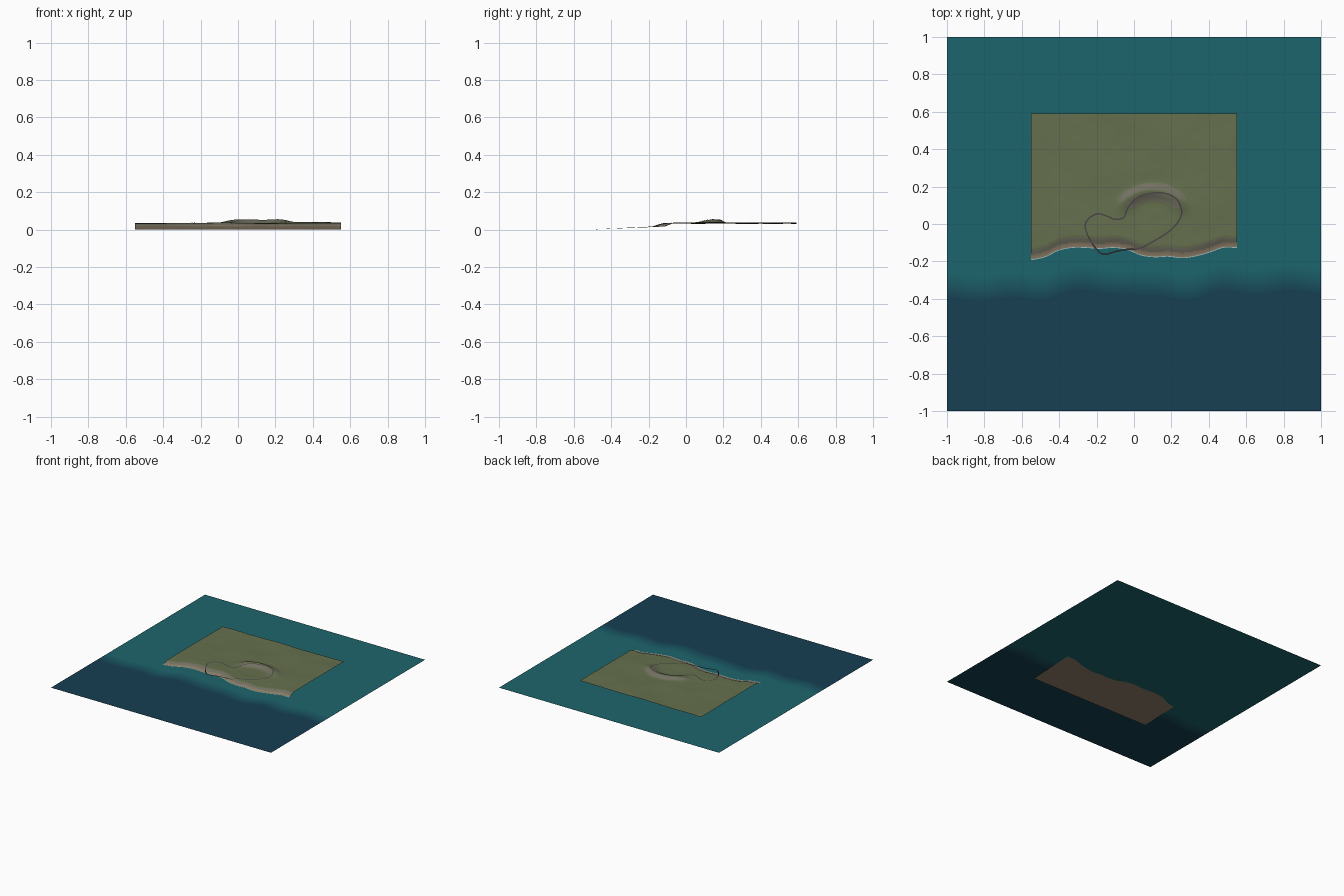
import bpy, bmesh, math
from mathutils import Vector, noise

if "Cube" in bpy.data.objects:
    bpy.data.objects.remove(bpy.data.objects["Cube"])

WATER_Z = 0.016


def material(name, rgb):
    m = bpy.data.materials.new(name)
    m.diffuse_color = (*rgb, 1)
    m.use_nodes = True
    m.node_tree.nodes["Principled BSDF"].inputs["Base Color"].default_value = m.diffuse_color
    return m


def smoothstep(a, b, v):
    t = max(0.0, min(1.0, (v - a) / (b - a)))
    return t * t * (3 - 2 * t)


def spline(p0, p1, p2, p3, t):
    return 0.5 * (2 * p1 + (p2 - p0) * t + (2 * p0 - 5 * p1 + 4 * p2 - p3) * t * t
                  + (3 * p1 - p0 - 3 * p2 + p3) * t ** 3)


# Waterline y, sampled evenly from x = -0.55 to 0.55
COAST = [-.19, -.175, -.14, -.125, -.125, -.13, -.125, -.135,
         -.165, -.175, -.172, -.18, -.17, -.15, -.125, -.125]


def coast(x):
    u = max(0.0, min(0.9999, (x + 0.55) / 1.1)) * (len(COAST) - 1)
    i = int(u)
    p = [COAST[max(0, min(len(COAST) - 1, i + k))] for k in (-1, 0, 1, 2)]
    return spline(*p, u - i)


# Ground height: sloping seabed, low cliff, plateau and a curved ridge
def height(x, y):
    c = coast(x)
    if y < c:
        return WATER_Z * (y + 0.52) / (c + 0.52)
    n = noise.noise((x * 5, y * 5, 2.3)) * 0.005 + noise.noise((x * 16, y * 16, 7)) * 0.001
    z = WATER_Z + (0.0185 + 0.004 * x + n) * smoothstep(0, 0.065, y - c)
    r = math.hypot((x - 0.1) / 0.16, (y - 0.06) / 0.12)
    side = smoothstep(0.03, 0.15, y)
    z += 0.019 * side * math.exp(-((r - 1) / (0.24 if r > 1 else 0.32)) ** 2)
    z -= 0.003 * (1 - smoothstep(0.4, 0.9, r))
    return z


def build(name, verts, faces, mats, slots=None, smooth=True):
    me = bpy.data.meshes.new(name)
    me.from_pydata(verts, [], faces)
    for m in mats:
        me.materials.append(m)
    for i, p in enumerate(me.polygons):
        p.use_smooth = smooth
        if slots:
            p.material_index = slots[i]
    ob = bpy.data.objects.new(name, me)
    bpy.context.collection.objects.link(ob)
    return ob


def grid_faces(nx, ny):
    return [(j * (nx + 1) + i, j * (nx + 1) + i + 1, (j + 1) * (nx + 1) + i + 1, (j + 1) * (nx + 1) + i)
            for j in range(ny) for i in range(nx)]


# Terrain sheet, including the submerged seabed
NX, NY = 150, 150
verts = [(-0.55 + 1.1 * i / NX, -0.52 + 1.11 * j / NY, 0) for j in range(NY + 1) for i in range(NX + 1)]
verts = [(x, y, height(x, y)) for x, y, _ in verts]
faces = grid_faces(NX, NY)
slots = []
for f in faces:
    a, b, c, d = (Vector(verts[i]) for i in f)
    m = (a + b + c + d) / 4
    steep = (c - a).cross(d - b).normalized().z < 0.965
    slots.append(0 if m.y < coast(m.x) + 0.026 else 2 if steep else 1)
build("terrain", verts, faces, [material("sand", (0.27, 0.21, 0.14)),
                                material("grass", (0.13, 0.16, 0.075)),
                                material("rock", (0.17, 0.165, 0.12))], slots)

# Water sheet, blending from shallow teal to deep blue along the coast
BANDS, WX = 10, 80
shallow, deep = Vector((0.012, 0.13, 0.155)), Vector((0.008, 0.05, 0.085))
water_mats = [material(f"water_{k}", shallow.lerp(deep, k / (BANDS - 1))) for k in range(BANDS)]
wverts = []
for j in range(BANDS + 1):
    for i in range(WX + 1):
        x = -1 + 2 * i / WX
        y = -0.24 - 0.015 * j + 0.6 * (coast(x) + 0.15) + 0.012 * math.sin(x * 17)
        y = 1 if j == 0 else -1 if j == BANDS else y
        wverts.append((x, y, WATER_Z))
wfaces = [f[::-1] for f in grid_faces(WX, BANDS)]
build("water", wverts, wfaces, water_mats, [k // WX for k in range(len(wfaces))])


# Flat ribbon following a centre line
def ribbon(name, pts, width, mat, closed):
    n, vs = len(pts), []
    for i, p in enumerate(pts):
        q = pts[(i + 1) % n] if closed else pts[min(i + 1, n - 1)]
        o = pts[i - 1] if closed else pts[max(i - 1, 0)]
        t = q - o
        s = Vector((-t.y, t.x, 0)).normalized() * width / 2
        vs += [p - s, p + s]
    fs = [(2 * i, 2 * ((i + 1) % n), 2 * ((i + 1) % n) + 1, 2 * i + 1) for i in range(n if closed else n - 1)]
    return build(name, vs, fs, [mat])


# Road loop draped over the ground, bridging the water where it leaves the shore
LOOP = [(-.26, 0), (-.235, .035), (-.19, .055), (-.14, .04), (-.1, .025), (-.055, .035), (-.035, .08),
        (.01, .135), (.08, .162), (.16, .165), (.225, .135), (.255, .07), (.235, .01), (.18, -.045),
        (.1, -.095), (.03, -.13), (-.03, -.135), (-.09, -.145), (-.16, -.162), (-.2, -.135),
        (-.235, -.085), (-.255, -.04)]
road = []
for i in range(len(LOOP)):
    p = [Vector(LOOP[(i + k) % len(LOOP)]) for k in (-1, 0, 1, 2)]
    for s in range(10):
        v = spline(*p, s / 10)
        road.append(Vector((v.x, v.y, max(height(v.x, v.y), 0.027) + 0.0015)))
ribbon("road", road, 0.008, material("asphalt", (0.07, 0.06, 0.065)), True)

# Thin foam line where the sea meets the land
foam = [Vector((x, coast(x) - 0.001, WATER_Z + 0.0008)) for x in (-0.55 + 1.1 * i / 200 for i in range(201))]
ribbon("shore_foam", foam, 0.004, material("foam", (0.35, 0.5, 0.5)), False)
